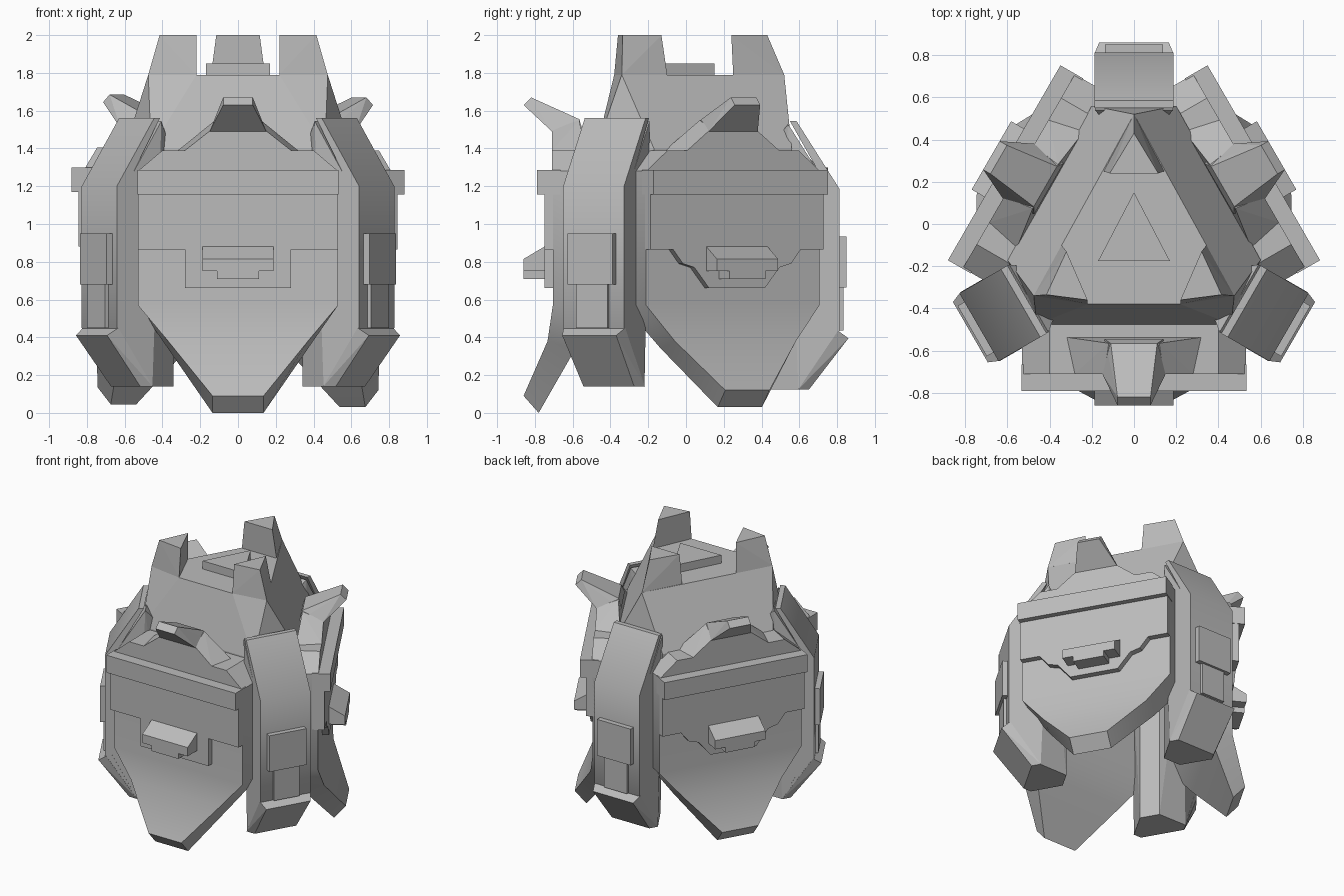
import bpy, bmesh
from math import radians
from mathutils import Matrix, Vector

cube = bpy.data.objects.get("Cube")
if cube:
    bpy.data.objects.remove(cube, do_unlink=True)

grey = bpy.data.materials.new("stone_grey")
grey.use_nodes = True
grey.diffuse_color = (0.5, 0.5, 0.5, 1)
grey.node_tree.nodes["Principled BSDF"].inputs["Base Color"].default_value = (0.5, 0.5, 0.5, 1)


def finish(name, bm, place, smooth=False):
    bmesh.ops.recalc_face_normals(bm, faces=bm.faces)
    mesh = bpy.data.meshes.new(name)
    bm.to_mesh(mesh)
    bm.free()
    mesh.transform(place)
    mesh.materials.append(grey)
    obj = bpy.data.objects.new(name, mesh)
    bpy.context.collection.objects.link(obj)
    if smooth:
        bpy.ops.object.select_all(action='DESELECT')
        obj.select_set(True)
        bpy.context.view_layer.objects.active = obj
        bpy.ops.object.shade_smooth_by_angle(angle=radians(39))


def hull(name, points, place=Matrix(), mirror=True):
    """Convex faceted block, mirrored across x."""
    bm = bmesh.new()
    for x, y, z in points:
        bm.verts.new((x, y, z))
        if mirror and x:
            bm.verts.new((-x, y, z))
    bmesh.ops.convex_hull(bm, input=bm.verts)
    loose = [v for v in bm.verts if not v.link_faces]
    bmesh.ops.delete(bm, geom=loose, context='VERTS')
    bmesh.ops.dissolve_limit(bm, angle_limit=0.02, verts=bm.verts, edges=bm.edges)
    finish(name, bm, place)


def prism(name, outline, axis, start, end, place, smooth=False):
    """Closed outline of 2D points, extruded along x or y."""
    bm = bmesh.new()
    spot = (lambda p, t: (t, p[0], p[1])) if axis == 'x' else (lambda p, t: (p[0], t, p[1]))
    face = bm.faces.new([bm.verts.new(spot(p, start)) for p in outline])
    made = bmesh.ops.extrude_face_region(bm, geom=[face])["geom"]
    shift = Vector(spot((0, 0), end - start))
    bmesh.ops.translate(bm, vec=shift, verts=[g for g in made if isinstance(g, bmesh.types.BMVert)])
    finish(name, bm, place, smooth)


def mirrored(half):
    return half + [(-x, z) for x, z in reversed(half)]


def loft(name, rows, place):
    """Skin between four-cornered rows and cap both ends."""
    bm = bmesh.new()
    rings = [[bm.verts.new(p) for p in row] for row in rows]
    for a, b in zip(rings, rings[1:]):
        for i in range(4):
            j = (i + 1) % 4
            bm.faces.new((a[i], a[j], b[j], b[i]))
    bm.faces.new(rings[0])
    bm.faces.new(rings[-1])
    finish(name, bm, place, smooth=True)


# Central tapered tower with cut corners, resting on the shields
ring = [(0.6, -0.17), (0.46, -0.475), (0.2, 0.56)]
hull("tower", [(x, y, z) for x, y in ring for z in (1.2, 1.4)]
     + [(0, 0.52, 1.79), (0.475, -0.34, 1.79), (0.22, -0.38, 1.79)])
hull("roof_pedestal", [(x, y, z) for x, y in ((0, 0.15), (0.17, -0.175)) for z in (1.77, 1.85)])

# Three pointed battlements on the tower
hull("back_battlement", [(0, 0.52, 1.79), (0.143, 0.25, 1.79), (0, 0.43, 2), (0.115, 0.24, 2)])
for name, s in (("left", 1), ("right", -1)):
    hull(name + "_battlement", [(s * x, y, z) for x, y, z in (
        (0.475, -0.34, 1.79), (0.22, -0.38, 1.79), (0.343, -0.1, 1.79),
        (0.415, -0.335, 2), (0.22, -0.36, 2), (0.32, -0.13, 2))], mirror=False)


def row(front_z, back_z, half, front, back):
    return [(-half, -front, front_z), (half, -front, front_z),
            (half, -back, back_z), (-half, -back, back_z)]


# Three shield panels
square_tab = mirrored([(0.53, 1.17), (0.53, 0.865), (0.28, 0.865), (0.28, 0.66)])
slanted_tab = mirrored([(0.53, 1.17), (0.53, 0.865), (0.39, 0.865), (0.33, 0.79),
                        (0.26, 0.77), (0.17, 0.66)])
for name, angle, tab, inset, lift, tip in (("front", 0, square_tab, 0, 0, 0),
                                           ("left", 120, slanted_tab, 0.015, 0, 0.03),
                                           ("right", -120, slanted_tab, 0.015, 0.015, 0.03)):
    place = (Matrix.Translation((0, -0.065, 0)) @ Matrix.Rotation(radians(angle), 4, 'Z')
             @ Matrix.Translation((0, inset, lift)))
    loft(name + "_shield", [row(1.28, 1.28, 0.53, 0.64, 0.4), row(0.57, 0.57, 0.53, 0.64, 0.4),
                            row(0.38, 0.34, 0.37, 0.668, 0.52),
                            row(0.09 + tip, tip, 0.135, 0.795, 0.715)], place)
    prism(name + "_shield_overlay", tab, 'y', -0.6, -0.685, place)
    prism(name + "_shield_sill", mirrored([(0.533, 1.285), (0.533, 1.155)]), 'y', -0.6, -0.725, place)

    # Emblem: wedge-topped bar with a flush block beneath
    prism(name + "_emblem", [(-0.66, 0.895), (-0.795, 0.815), (-0.795, 0.75), (-0.66, 0.75)],
          'x', -0.187, 0.187, place)
    prism(name + "_emblem_base", mirrored([(0.11, 0.75), (0.11, 0.71)]), 'y', -0.66, -0.795, place)

    # Brow with a flared central peak
    hull(name + "_brow", [(0.53, -0.645, 1.28), (0.53, -0.5, 1.28), (0.42, -0.4, 1.28),
                          (0.4, -0.645, 1.39), (0.4, -0.4, 1.39)], place)
    hull(name + "_brow_ridge", [(0.33, -0.47, 1.38), (0.28, -0.645, 1.39),
                                (0.14, -0.645, 1.5), (0.12, -0.5, 1.55)], place)
    hull(name + "_brow_peak", [(0.15, -0.645, 1.49), (0.14, -0.48, 1.49), (0.11, -0.5, 1.555),
                               (0.078, -0.795, 1.63), (0.078, -0.755, 1.67)], place)

# Three corner buttresses: outer band, tapered keel behind it, foot and pads
band = [(0.585, 1.56), (0.62, 1.56), (0.848, 1.2), (0.848, 0.45), (0.63, 0.14),
        (0.8, 0.46), (0.8, 1.18)]
keel = [(0.185, 0.575, 1.545), (0.185, 0.805, 1.18), (0.185, 0.805, 0.45), (0.185, 0.63, 0.14),
        (0.07, 0.434, 0.14), (0.07, 0.434, 1.35)]
for name, angle, y, z in (("back", 0, -0.035, -0.015), ("right", 120, -0.065, 0),
                          ("left", -120, -0.065, 0)):
    place = Matrix.Translation((0, y, z)) @ Matrix.Rotation(radians(angle), 4, 'Z')
    prism(name + "_buttress_band", band, 'x', -0.186, 0.186, place, smooth=True)
    hull(name + "_buttress_keel", keel, place)
    hull(name + "_buttress_foot", [(0.165, 0.895, 0.41), (0.155, 0.687, 0.14),
                                   (0.188, 0.84, 0.45), (0.188, 0.63, 0.14)], place)
    prism(name + "_buttress_pad", mirrored([(0.138, 0.95), (0.138, 0.68)]), 'y', 0.8, 0.885, place)
    prism(name + "_buttress_strip", mirrored([(0.095, 0.7), (0.095, 0.45)]), 'y', 0.8, 0.868, place)
